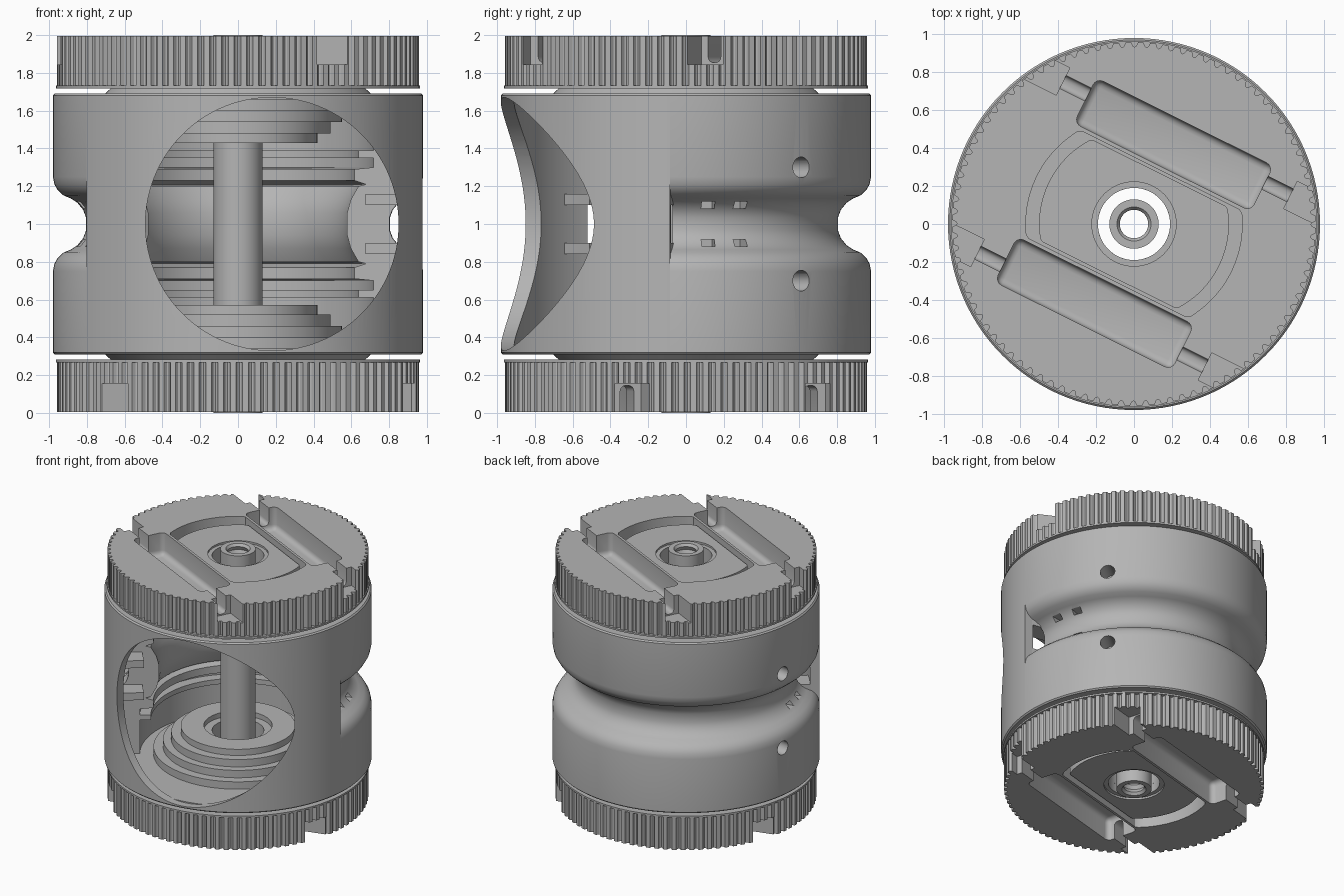
import bpy, bmesh, math
from mathutils import Matrix, Vector

cube = bpy.data.objects.get("Cube")
if cube:
    bpy.data.objects.remove(cube)

grey = bpy.data.materials.new("plain grey")
grey.use_nodes = True
GREY = (0.46, 0.46, 0.46, 1)
grey.diffuse_color = GREY
grey.node_tree.nodes["Principled BSDF"].inputs["Base Color"].default_value = GREY


def finish(bm, name):
    bmesh.ops.recalc_face_normals(bm, faces=bm.faces)
    mesh = bpy.data.meshes.new(name)
    bm.to_mesh(mesh)
    bm.free()
    mesh.materials.append(grey)
    ob = bpy.data.objects.new(name, mesh)
    bpy.context.collection.objects.link(ob)
    return ob


def revolve(name, profile, start=0, end=360, steps=128):
    """Closed (radius, z) profile swept around z, capped when partial."""
    bm = bmesh.new()
    full = end - start == 360
    rings = []
    for i in range(steps if full else steps + 1):
        a = math.radians(start + (end - start) * i / steps)
        rings.append([bm.verts.new((r * math.cos(a), r * math.sin(a), z)) for r, z in profile])
    n = len(profile)
    for i in range(steps):
        p, q = rings[i], rings[(i + 1) % len(rings)]
        for j in range(n):
            k = (j + 1) % n
            bm.faces.new((p[j], q[j], q[k], p[k]))
    if not full:
        bm.faces.new(rings[0])
        bm.faces.new(rings[-1])
    return finish(bm, name)


def prism(name, points, z0, z1):
    bm = bmesh.new()
    low = [bm.verts.new((x, y, z0)) for x, y in points]
    high = [bm.verts.new((x, y, z1)) for x, y in points]
    bm.faces.new(low)
    bm.faces.new(high)
    n = len(points)
    for i in range(n):
        j = (i + 1) % n
        bm.faces.new((low[i], low[j], high[j], high[i]))
    return finish(bm, name)


def block(name, x, y, z, bevel=0):
    """Box from three (low, high) ranges."""
    ob = prism(name, [(x[0], y[0]), (x[1], y[0]), (x[1], y[1]), (x[0], y[1])], *z)
    if bevel:
        bm = bmesh.new()
        bm.from_mesh(ob.data)
        bmesh.ops.bevel(bm, geom=bm.edges[:], offset=bevel, segments=4,
                        profile=0.5, affect='EDGES')
        bm.to_mesh(ob.data)
        bm.free()
    return ob


def circle(r, n=64, limit=9):
    pts = []
    for i in range(n):
        a = math.tau * (i + 0.5) / n
        pts.append((r * math.cos(a), max(-limit, min(limit, r * math.sin(a)))))
    return pts


def cut(target, cutters):
    for c in cutters:
        mod = target.modifiers.new("cut", 'BOOLEAN')
        mod.operation = 'DIFFERENCE'
        mod.solver = 'EXACT'
        mod.object = c
    bpy.context.view_layer.update()
    deps = bpy.context.evaluated_depsgraph_get()
    mesh = bpy.data.meshes.new_from_object(target.evaluated_get(deps))
    target.modifiers.clear()
    target.data = mesh
    for c in cutters:
        bpy.data.objects.remove(c)


def radial(ob, azimuth, z):
    """Point a cutter's local z axis outwards at an azimuth."""
    a = math.radians(azimuth)
    out = Vector((math.cos(a), math.sin(a), 0))
    side = Vector((-math.sin(a), math.cos(a), 0))
    up = Vector((0, 0, 1))
    m = Matrix((side, up, out)).transposed().to_4x4()
    ob.matrix_world = Matrix.Translation((0, 0, z)) @ m
    return ob


OUT, HALF, MID = 0.98, 0.69, 1.0
GROOVE_START, GROOVE_END = -5, 215

# Rear shell: grooved outside, ribbed inside
outer = [(OUT - 0.01, HALF), (OUT, HALF - 0.01), (OUT, 0.25), (0.972, 0.21), (0.955, 0.18),
         (0.925, 0.152), (0.885, 0.135), (0.85, 0.112), (0.82, 0.075), (0.805, 0.035)]
inner = [(0.58, 0.06), (0.6, 0.13), (0.64, 0.2), (0.68, 0.21), (0.62, 0.23), (0.62, 0.29),
         (0.72, 0.3), (0.72, 0.35), (0.64, 0.35), (0.64, 0.39), (0.72, 0.39), (0.72, HALF)]


def both(half):
    return half + [(r, -z) for r, z in reversed(half)]


outside = both(outer)
inside = both(inner[::-1])[::-1]
rear = revolve("rear_shell", [(r, MID + z) for r, z in outside + inside],
               GROOVE_START, GROOVE_END, 110)
cutters = []
for s in (1, -1):
    for az in (38.5, 171.5):
        cutters.append(radial(prism("pin_hole_cutter", circle(0.055, 32), 0.82, 1.1), az, MID + 0.3 * s))
    for az in (8, 20, 190, 202):
        cutters.append(radial(block("slit_cutter", (-0.035, 0.035), (-0.018, 0.018), (0.74, 1.1)),
                              az, MID + 0.1 * s))
cut(rear, cutters)

# Front shell: thin wall with the big round window
rim = [(OUT - 0.01, HALF), (OUT, HALF - 0.01)]
wall = both(rim) + [(0.91, -HALF), (0.91, HALF)]
front = revolve("front_shell", [(r, MID + z) for r, z in wall], GROOVE_END, 360 + GROOVE_START, 70)
window = prism("window_cutter", circle(0.67, 128), 0, 1.3)
window.matrix_world = radial(window, -90, MID).matrix_world @ Matrix.Translation((0.18, 0, 0))
cut(front, [window])

# Stepped stacks and end plates, above and below
BORE = 0.19
for s, word in ((-1, "lower"), (1, "upper")):
    steps = [(0.25, 0.43), (0.42, 0.43), (0.42, 0.48), (0.49, 0.48), (0.49, 0.54), (0.55, 0.54),
             (0.55, 0.6), (0.62, 0.6), (0.62, 0.66), (0.92, 0.66), (0.92, 0.685),
             (0.71, 0.685), (0.66, 0.73), (BORE, 0.73), (BORE, 0.47), (0.25, 0.47)]
    revolve(word + "_stepped_stack", [(r, MID + s * z) for r, z in steps])

# Hollow centre post with inner thread ridges
bore = [(0.075 + 0.014 * (i % 2), 1.98 - 0.03 * i) for i in range(8)]
post = [(0.13, 0), (0.13, 2), (0.09, 2)] + bore
post += [(r, 2 - z) for r, z in reversed(bore)] + [(0.09, 0)]
revolve("centre_post", post, steps=48)

# Exit guides beside the groove ends
for az in (GROOVE_START - 5, GROOVE_END + 5):
    for s in (1, -1):
        radial(block("exit_guide", (-0.08, 0.08), (-0.03, 0.03), (0.7, 0.92)), az, MID + 0.13 * s)


def thumbwheel(name):
    """Knurled disc, local x along the slots, top face up."""
    teeth = 92
    pts = []
    for i in range(teeth):
        for f, r in ((0, 0.958), (0.45, 0.958), (0.58, 0.938), (0.72, 0.932), (0.87, 0.938)):
            a = math.tau * (i + f) / teeth
            pts.append((r * math.cos(a), r * math.sin(a)))
    top = 1.995
    wheel = prism(name, pts, 1.73, top)
    cutters = [prism("bore_cutter", circle(BORE), 1.6, 2.2),
               prism("recess_cutter", circle(0.57, 96, 0.315), top - 0.12, 2.2)]
    for s in (1, -1):
        def span(a, b):
            return tuple(sorted((a * s, b * s)))
        cutters.append(block("slot_cutter", (-0.52, 0.52), span(0.335, 0.6), (top - 0.18, 2.3), 0.04))
        cutters.append(block("channel_cutter", (-0.75, 0.75), span(0.465, 0.54), (top - 0.14, 2.3), 0.03))
        for e in (1, -1):
            cutters.append(block("notch_cutter", tuple(sorted((0.67 * e, 1.1 * e))),
                                 span(0.425, 0.585), (top - 0.15, 2.3)))
    cut(wheel, cutters)
    # Raised plate in the recess, and the thin lip under the teeth
    plate = prism(name + "_plate", circle(0.5, 96, 0.3), top - 0.13, top - 0.035)
    cut(plate, [prism("plate_bore_cutter", circle(0.222), 1.6, 2.2)])
    collar = revolve(name + "_collar", [(BORE, 1.73), (0.222, 1.73), (0.222, top - 0.05), (BORE, top - 0.05)])
    lip = revolve(name + "_lip", [(BORE, 1.718), (0.964, 1.718), (0.964, 1.732), (BORE, 1.732)])
    return [wheel, plate, collar, lip]


for ob in thumbwheel("upper_thumbwheel"):
    ob.matrix_world = Matrix.Rotation(math.radians(-26.5), 4, 'Z')
flip = (Matrix.Translation((0, 0, 2)) @ Matrix.Rotation(math.radians(15), 4, 'Z')
        @ Matrix.Rotation(math.pi, 4, 'X'))
for ob in thumbwheel("lower_thumbwheel"):
    ob.matrix_world = flip

# Smooth the round surfaces, keep the machined edges crisp
for ob in bpy.context.scene.objects:
    ob.select_set(ob.type == 'MESH')
bpy.context.view_layer.objects.active = rear
bpy.ops.object.shade_smooth_by_angle(angle=math.radians(30))
